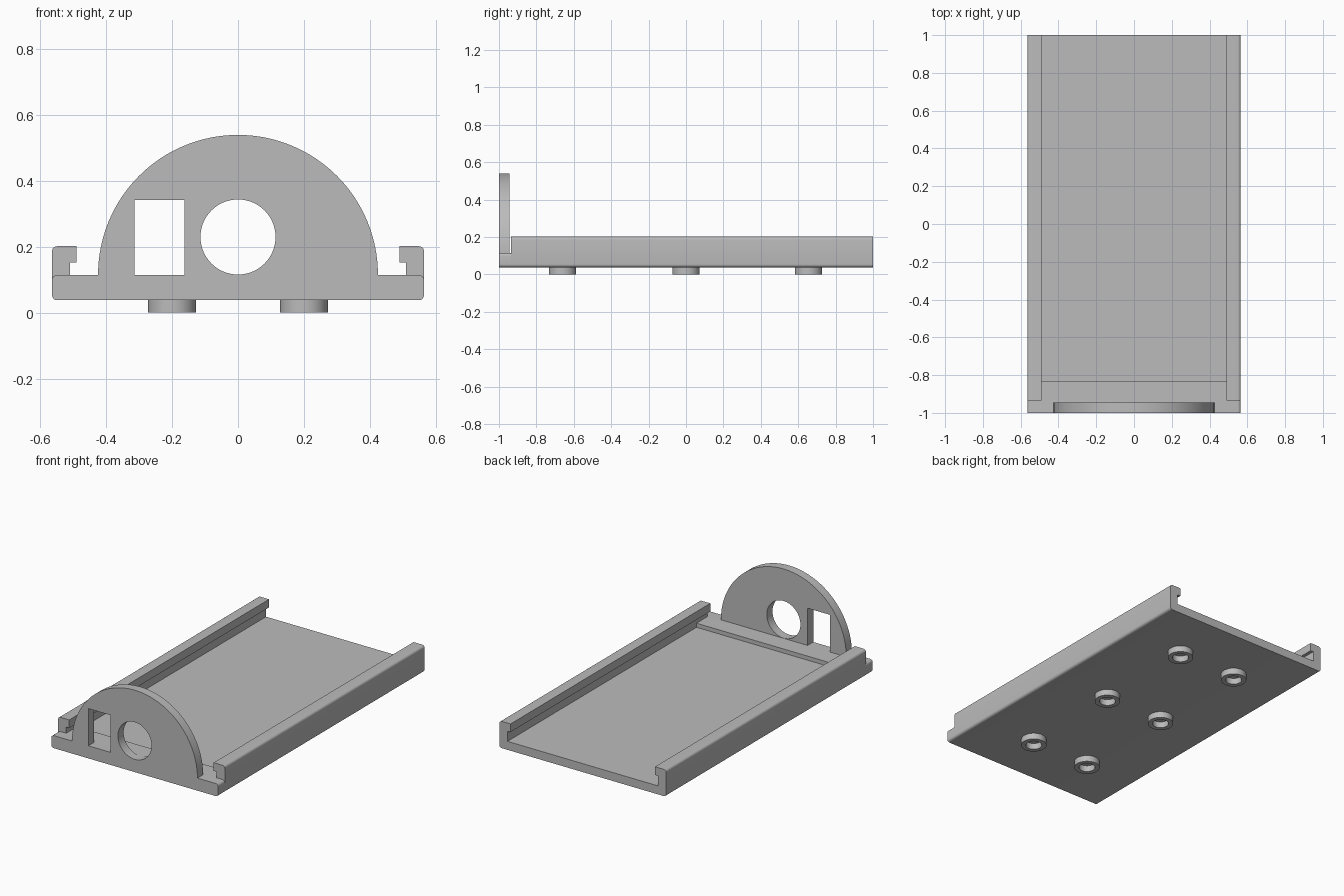
import bpy
import bmesh
from math import cos, sin, pi, radians
from mathutils import Matrix

cube = bpy.data.objects.get("Cube")
if cube:
    bpy.data.objects.remove(cube, do_unlink=True)

grey = bpy.data.materials.new("light_grey")
grey.use_nodes = True
grey.diffuse_color = (0.5, 0.5, 0.5, 1)
grey.node_tree.nodes["Principled BSDF"].inputs["Base Color"].default_value = grey.diffuse_color


def arc(cx, cy, r, start, end, steps):
    """Points along an arc, angles in degrees."""
    angles = [radians(start + (end - start) * i / steps) for i in range(steps + 1)]
    return [(cx + r * cos(a), cy + r * sin(a)) for a in angles]


def circle(cx, cy, r, steps=64):
    return arc(cx, cy, r, 0, 360, steps)[:-1]


def mirrored(half):
    """Close a right-hand outline with its mirror image."""
    return half + [(-x, y) for x, y in reversed(half)]


def prism(name, loops, low, high, along_y=True):
    """Extrude filled outlines (inner loops become holes) between two levels."""
    curve = bpy.data.curves.new(name, "CURVE")
    curve.dimensions = "2D"
    curve.fill_mode = "BOTH"
    curve.extrude = (high - low) / 2
    for loop in loops:
        spline = curve.splines.new("POLY")
        spline.points.add(len(loop) - 1)
        for point, (x, y) in zip(spline.points, loop):
            point.co = (x, y, 0, 1)
        spline.use_cyclic_u = True
    helper = bpy.data.objects.new(name + "_outline", curve)
    bpy.context.collection.objects.link(helper)
    bpy.context.view_layer.update()
    graph = bpy.context.evaluated_depsgraph_get()
    mesh = bpy.data.meshes.new_from_object(helper.evaluated_get(graph))
    bpy.data.objects.remove(helper, do_unlink=True)

    middle = (low + high) / 2
    if along_y:
        mesh.transform(Matrix.Translation((0, middle, 0)) @ Matrix.Rotation(pi / 2, 4, "X"))
    else:
        mesh.transform(Matrix.Translation((0, 0, middle)))
    bm = bmesh.new()
    bm.from_mesh(mesh)
    bmesh.ops.remove_doubles(bm, verts=bm.verts, dist=0.0001)
    bmesh.ops.recalc_face_normals(bm, faces=bm.faces)
    bm.to_mesh(mesh)
    bm.free()

    mesh.materials.clear()
    mesh.materials.append(grey)
    obj = bpy.data.objects.new(name, mesh)
    bpy.context.collection.objects.link(obj)
    bpy.ops.object.select_all(action="DESELECT")
    obj.select_set(True)
    bpy.context.view_layer.objects.active = obj
    bpy.ops.object.shade_smooth_by_angle(angle=radians(30))
    return obj


# Main dimensions
W, BOTTOM, DECK, FLOOR, TOP = 0.565, 0.038, 0.115, 0.09, 0.202
LIP, WALL, R = 0.49, 0.51, 0.016
RAIL_FRONT = -0.935
lower_corner = arc(W - R, BOTTOM + R, R, -90, 0, 6)

# Tray with side walls and overhanging lips, open at the back
tray_half = lower_corner + arc(W - R, TOP - R, R, 0, 90, 6) + [
    (LIP, TOP), (LIP, 0.152), (WALL, 0.152), (WALL, FLOOR)]
prism("tray", [mirrored(tray_half)], RAIL_FRONT, 1)

# Raised deck between the rails, and the front sill
deck = [(WALL, FLOOR), (WALL, DECK)]
prism("front_step", [mirrored(deck)], RAIL_FRONT, -0.83)
sill_half = lower_corner + arc(W - R, DECK - R, R, 0, 90, 6)
prism("front_sill", [mirrored(sill_half)], -1, RAIL_FRONT)

# Half-round front plate with a round and a rectangular opening
plate = [(-0.425, 0.1), (0.425, 0.1)] + arc(0, DECK, 0.425, 0, 180, 80)
window = [(-0.315, DECK), (-0.163, DECK), (-0.163, 0.343), (-0.315, 0.343)]
prism("front_plate", [plate, window, circle(0, 0.23, 0.114)], -1, -0.945)

# Six ring feet
for x, side in ((-0.2, "right"), (0.2, "left")):
    for y, place in ((-0.66, "front"), (0, "middle"), (0.655, "back")):
        prism(f"{place}_{side}_foot", [circle(x, y, 0.073, 40), circle(x, y, 0.046, 40)],
              0, BOTTOM, along_y=False)
